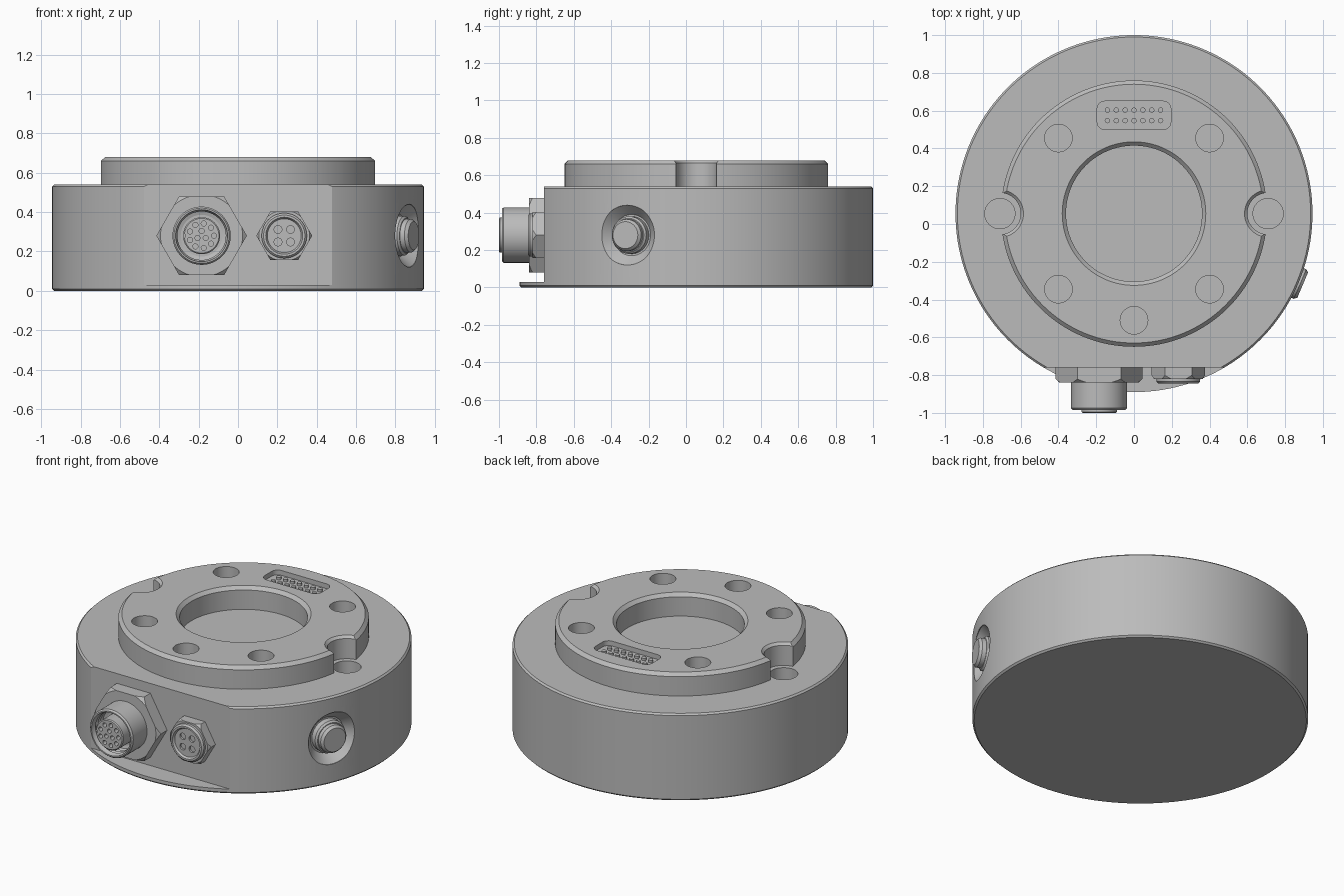
import bpy, bmesh
from math import cos, sin, pi, radians
from mathutils import Vector, Matrix

cube = bpy.data.objects.get("Cube")
if cube:
    bpy.data.objects.remove(cube, do_unlink=True)

grey = bpy.data.materials.new("machined_grey")
grey.use_nodes = True
grey.diffuse_color = (0.5, 0.5, 0.5, 1)
grey.node_tree.nodes["Principled BSDF"].inputs["Base Color"].default_value = (0.5, 0.5, 0.5, 1)

CY = 0.055          # disc centre in y
R = 0.945           # disc radius
TOP = 0.54          # top of the body
RIM = 0.68          # top of the raised flange


def frame(origin, direction=(0, 0, 1)):
    turn = Vector(direction).to_track_quat('Z', 'Y').to_matrix().to_4x4()
    return Matrix.Translation(origin) @ turn


def finish(name, bm):
    bmesh.ops.recalc_face_normals(bm, faces=bm.faces)
    mesh = bpy.data.meshes.new(name)
    bm.to_mesh(mesh)
    bm.free()
    mesh.materials.append(grey)
    obj = bpy.data.objects.new(name, mesh)
    bpy.context.collection.objects.link(obj)
    return obj


def lathe(name, profile, place, n=64, closed=False):
    """Turn (radius, height) points round the local z axis."""
    bm = bmesh.new()
    rings = [[bm.verts.new(place @ Vector((r * cos(2 * pi * i / n), r * sin(2 * pi * i / n), h)))
              for i in range(n)] for r, h in profile]
    pairs = list(zip(rings, rings[1:]))
    if closed:
        pairs.append((rings[-1], rings[0]))
    else:
        bm.faces.new(rings[0])
        bm.faces.new(rings[-1])
    for a, b in pairs:
        for i in range(n):
            j = (i + 1) % n
            bm.faces.new((a[i], a[j], b[j], b[i]))
    return finish(name, bm)


def rod(name, r, h0, h1, place, n=48):
    return lathe(name, [(r, h0), (r, h1)], place, n)


def box(name, size, centre, corner=0):
    bm = bmesh.new()
    bmesh.ops.create_cube(bm, size=1, matrix=Matrix.Translation(centre) @ Matrix.Diagonal((*size, 1)))
    if corner:
        upright = [e for e in bm.edges if abs(e.verts[0].co.z - e.verts[1].co.z) > 1e-4]
        bmesh.ops.bevel(bm, geom=upright, offset=corner, segments=6, profile=0.5, affect='EDGES')
    return finish(name, bm)


def carve(obj, cutter, operation='DIFFERENCE'):
    mod = obj.modifiers.new("carve", 'BOOLEAN')
    mod.operation, mod.object, mod.solver = operation, cutter, 'EXACT'
    bpy.context.view_layer.objects.active = obj
    bpy.ops.object.modifier_apply(modifier=mod.name)
    bpy.data.objects.remove(cutter, do_unlink=True)


base = frame((0, CY, 0))

# Round body with a flat front above a thin lip
body = lathe("body", [(R - 0.01, 0), (R, 0.01), (R, TOP - 0.01), (R - 0.01, TOP)], base, 160)
carve(body, box("flat_cut", (2, 0.4, 1), (0, -0.96, 0.53)))

# Raised flange with a bore
flange = lathe("flange", [(0.36, TOP - 0.01), (0.705, TOP - 0.01), (0.705, RIM - 0.02),
                          (0.685, RIM), (0.38, RIM), (0.36, RIM - 0.02)], base, 128, True)

# Side notches and the dowel holes below them
for side in (-1, 1):
    spot = frame((side * 0.71, CY, 0))
    carve(flange, lathe("notch_cut", [(0.11, 0.4), (0.11, RIM - 0.015), (0.145, RIM + 0.02)], spot))
    carve(body, rod("dowel_cut", 0.08, TOP - 0.12, 0.8, spot))

# Mounting holes
for x, y in [(-0.4, 0.4), (0.4, 0.4), (-0.4, -0.4), (0.4, -0.4), (0, -0.565)]:
    spot = frame((x, CY + y, 0))
    carve(flange, rod("hole_cut", 0.073, 0.4, 0.8, spot))

# Contact window with two rows of pins
carve(flange, box("window_cut", (0.39, 0.15, 0.1), (0, 0.575, RIM + 0.02), 0.04))
for row in (-1, 1):
    for col in range(-3, 4):
        rod("contact_pin", 0.014, RIM - 0.04, RIM - 0.015,
            frame((col * 0.047, 0.575 + row * 0.028, 0)), 16)

# Push button in a conical recess on the side
a = radians(-23)
side_place = frame((0, CY, 0.28), (cos(a), sin(a), 0))
carve(body, lathe("recess_cut", [(0.11, 0.885), (0.16, 0.94), (0.16, 1.1)], side_place))
lathe("button_collar", [(0.1, 0.87), (0.1, 0.92), (0.09, 0.93)], side_place)
lathe("button", [(0.085, 0.87), (0.085, 0.955), (0.072, 0.97)], side_place)


def hex_nut(name, place, radius, depth):
    nut = lathe(name, [(radius, -0.01), (radius, depth)], place, 6)
    carve(nut, lathe("nut_trim", [(radius * 1.05, -0.02), (radius * 1.05, depth - 0.03),
                                  (radius * 0.85, depth + 0.012)], place), 'INTERSECT')
    return nut


def sockets(obj, place, count, ring, r, depth, face, phase=0):
    for i in range(count):
        t = phase + 2 * pi * i / count
        spot = place @ Matrix.Translation((ring * cos(t), ring * sin(t), 0))
        carve(obj, rod("socket_cut", r, face - depth, face + 0.05, spot, 16))


# Large connector: nut, threaded barrel, insert with sockets
big = frame((-0.185, -0.76, 0.28), (0, -1, 0))
hex_nut("large_nut", big, 0.23, 0.08)
threads = [(0.13 - 0.007 * (i % 2), 0.21 - 0.012 * i) for i in range(8)]
lathe("large_barrel", [(0.105, 0.06), (0.148, 0.06), (0.148, 0.215), (0.14, 0.225), (0.132, 0.225)]
      + threads + [(0.105, 0.12)], big, 64, True)
insert = lathe("large_insert", [(0.106, 0.06), (0.106, 0.125), (0.094, 0.125),
                                (0.094, 0.235), (0.088, 0.24)], big)
sockets(insert, big, 9, 0.063, 0.013, 0.03, 0.24)
sockets(insert, big, 3, 0.024, 0.013, 0.03, 0.24, pi / 2)
sockets(insert, big, 1, 0.096, 0.014, 0.1, 0.24, pi)

# Small connector: nut, collar, insert with four sockets
small = frame((0.235, -0.76, 0.28), (0, -1, 0))
hex_nut("small_nut", small, 0.142, 0.06)
lathe("small_collar", [(0.085, 0.04), (0.115, 0.04), (0.115, 0.075), (0.105, 0.085), (0.094, 0.085),
                       (0.085, 0.07)], small, 48, True)
plug = rod("small_insert", 0.086, 0.02, 0.073, small)
sockets(plug, small, 4, 0.045, 0.02, 0.03, 0.073, pi / 4)

# Smooth the turned surfaces and keep their edges crisp
bpy.ops.object.select_all(action='DESELECT')
for obj in bpy.context.collection.objects:
    if obj.type == 'MESH' and grey.name in obj.data.materials:
        obj.select_set(True)
        bpy.context.view_layer.objects.active = obj
bpy.ops.object.shade_smooth_by_angle(angle=radians(25))
